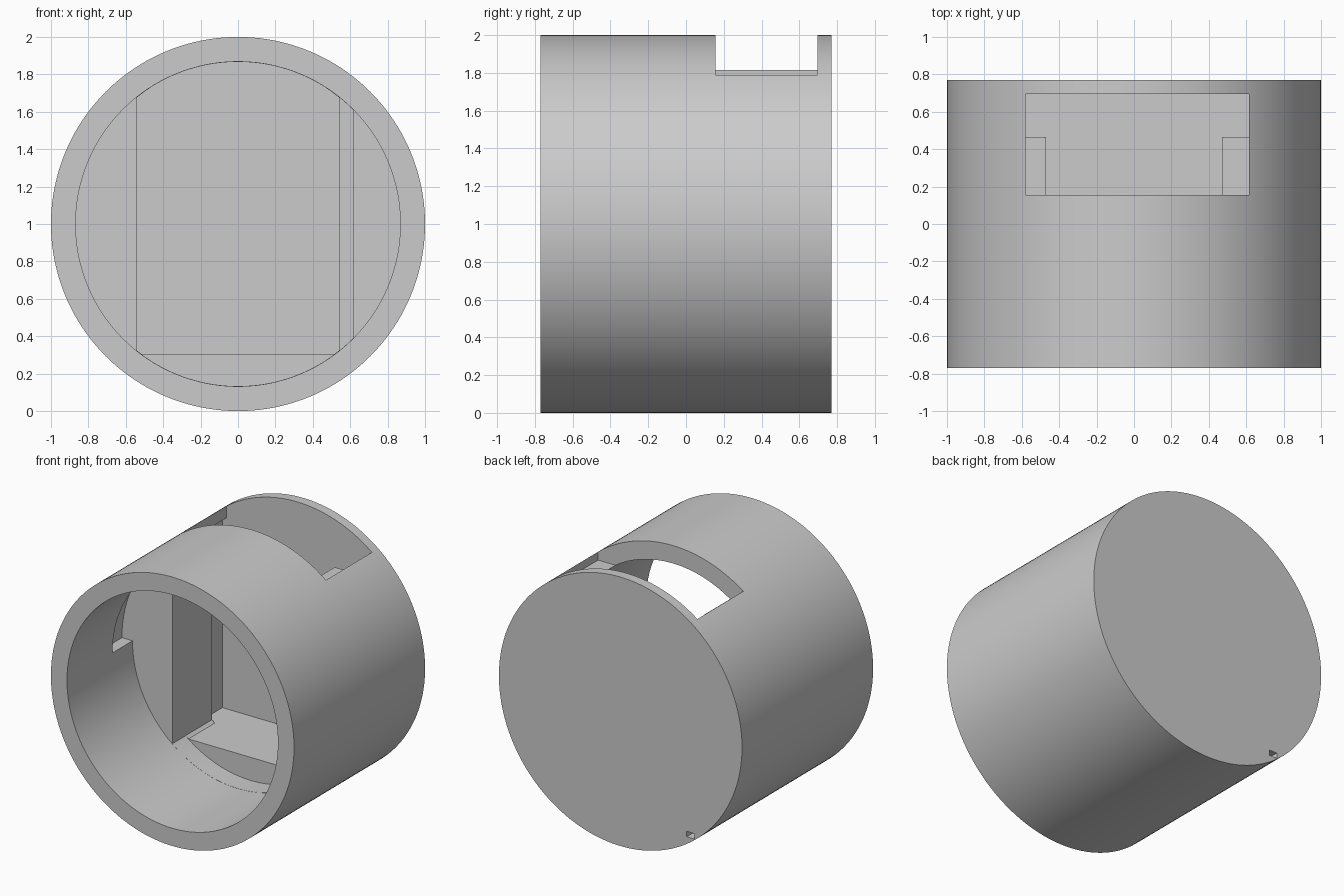
import bpy, bmesh, math
from mathutils import Matrix, Vector

cube = bpy.data.objects.get("Cube")
if cube:
    bpy.data.objects.remove(cube, do_unlink=True)

SIDES = 160
OUTER, BORE, GROOVE = 1.0, 0.868, 0.955
HALF = 0.77

grey = bpy.data.materials.new("plain_grey")
grey.use_nodes = True
colour = (0.6, 0.6, 0.6, 1)
grey.diffuse_color = colour
grey.node_tree.nodes["Principled BSDF"].inputs["Base Color"].default_value = colour


def make(name, bm):
    bmesh.ops.recalc_face_normals(bm, faces=bm.faces)
    mesh = bpy.data.meshes.new(name)
    bm.to_mesh(mesh)
    bm.free()
    obj = bpy.data.objects.new(name, mesh)
    mesh.materials.append(grey)
    bpy.context.collection.objects.link(obj)
    return obj


def disc(name, r, y0, y1, planes=()):
    """Cylinder along y, trimmed by (point, outward normal) planes."""
    bm = bmesh.new()
    place = Matrix.Translation((0, (y0 + y1) / 2, 1)) @ Matrix.Rotation(math.pi / 2, 4, 'X')
    bmesh.ops.create_cone(bm, cap_ends=True, segments=SIDES, radius1=r, radius2=r,
                          depth=y1 - y0, matrix=place)
    for co, no in planes:
        cut = bmesh.ops.bisect_plane(bm, geom=bm.verts[:] + bm.edges[:] + bm.faces[:],
                                     plane_co=co, plane_no=no, clear_outer=True)
        edges = [e for e in cut["geom_cut"] if isinstance(e, bmesh.types.BMEdge)]
        bmesh.ops.contextual_create(bm, geom=edges)
    return make(name, bm)


def box(name, lo, hi):
    bm = bmesh.new()
    lo, hi = Vector(lo), Vector(hi)
    bmesh.ops.create_cube(bm, size=1, matrix=Matrix.Translation((lo + hi) / 2)
                          @ Matrix.Diagonal((*(hi - lo), 1)))
    return make(name, bm)


def groove(name, start, sweep, y0, y1):
    """Curved locking groove cut into the bore wall."""
    bm = bmesh.new()
    steps = 32
    angles = [start + sweep * i / steps for i in range(steps + 1)]
    ring = [(GROOVE, a) for a in angles] + [(BORE - 0.05, a) for a in reversed(angles)]
    face = bm.faces.new([bm.verts.new((r * math.cos(a), y0, 1 + r * math.sin(a)))
                         for r, a in ring])
    out = bmesh.ops.extrude_face_region(bm, geom=[face])
    moved = [v for v in out["geom"] if isinstance(v, bmesh.types.BMVert)]
    bmesh.ops.translate(bm, verts=moved, vec=(0, y1 - y0, 0))
    return make(name, bm)


# Round housing
body = disc("round_housing", OUTER, -HALF, HALF)

RAIL, WIDE, FLOOR = 0.54, 0.615, 0.305
left_cut = ((-RAIL, 0, 0), (-1, 0, 0))
right_cut = ((RAIL, 0, 0), (1, 0, 0))
wide_cut = ((WIDE, 0, 0), (1, 0, 0))
floor_cut = ((0, 0, FLOOR), (0, 0, -1))

cutters = [
    # Open front bore, then the narrower space between the side blocks
    disc("bore_cutter", BORE, -HALF - 0.1, 0),
    disc("entry_cutter", BORE - 0.001, -0.1, 0.155, (left_cut, wide_cut)),
    disc("channel_cutter", BORE - 0.002, 0.05, 0.6, (left_cut, right_cut, floor_cut)),
    # Rear pocket and the slot through the top
    box("pocket_cutter", (-WIDE, 0.465, FLOOR), (WIDE, 0.695, 1.727)),
    box("slot_cutter", (-0.58, 0.155, 1.727), (WIDE, 0.695, 2.2)),
    # Locking grooves on opposite sides of the bore
    groove("groove_cutter_right", math.pi, -math.pi / 3, -0.235, 0),
    groove("groove_cutter_left", 0, -math.pi / 3, -0.235, 0),
    # Small notch in the closed back
    box("notch_cutter", (-0.61, 0.69, 0.215), (-0.545, 0.9, 0.255)),
]

for cutter in cutters:
    mod = body.modifiers.new(cutter.name, 'BOOLEAN')
    mod.operation = 'DIFFERENCE'
    mod.solver = 'EXACT'
    mod.object = cutter
    cutter.hide_render = True

# Bake the cuts and drop the helpers
bpy.context.view_layer.update()
result = bpy.data.meshes.new_from_object(
    body.evaluated_get(bpy.context.evaluated_depsgraph_get()))
body.modifiers.clear()
body.data = result
result.name = "round_housing"
for cutter in cutters:
    bpy.data.objects.remove(cutter, do_unlink=True)

result.materials.clear()
result.materials.append(grey)
for poly in result.polygons:
    poly.material_index = 0

bpy.ops.object.select_all(action='DESELECT')
body.select_set(True)
bpy.context.view_layer.objects.active = body
bpy.ops.object.shade_smooth_by_angle(angle=math.radians(25))
